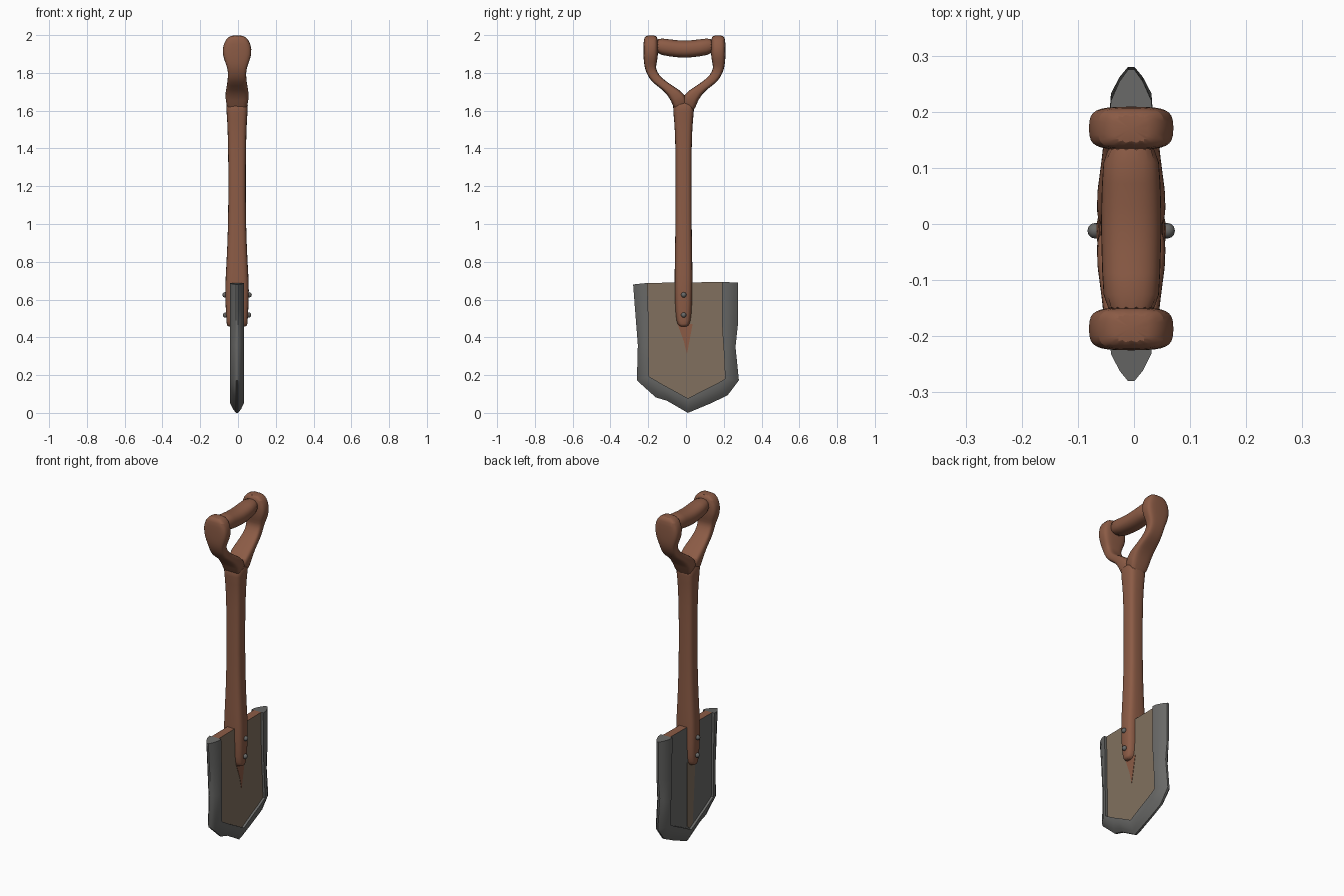
import bpy, bmesh, math
from mathutils import Vector

if "Cube" in bpy.data.objects:
    bpy.data.objects.remove(bpy.data.objects["Cube"], do_unlink=True)

CX, CY = -0.005, -0.008


def material(name, color):
    m = bpy.data.materials.new(name)
    m.use_nodes = True
    m.diffuse_color = (*color, 1)
    bsdf = m.node_tree.nodes["Principled BSDF"]
    bsdf.inputs["Base Color"].default_value = (*color, 1)
    bsdf.inputs["Roughness"].default_value = 0.8
    return m


WOOD = material("warm wood", (0.26, 0.105, 0.06))
STEEL = material("grey steel", (0.14, 0.14, 0.135))
PANEL = material("dusty brown", (0.22, 0.163, 0.112))


def finish(bm, name, mats, angle=40, subdivide=0):
    bmesh.ops.recalc_face_normals(bm, faces=bm.faces)
    mesh = bpy.data.meshes.new(name)
    bm.to_mesh(mesh)
    bm.free()
    for m in mats:
        mesh.materials.append(m)
    obj = bpy.data.objects.new(name, mesh)
    bpy.context.collection.objects.link(obj)
    if subdivide:
        mod = obj.modifiers.new("soften", "SUBSURF")
        mod.levels = mod.render_levels = subdivide
    bpy.ops.object.select_all(action="DESELECT")
    obj.select_set(True)
    bpy.context.view_layer.objects.active = obj
    bpy.ops.object.shade_smooth_by_angle(angle=math.radians(angle))
    return obj


def rounded(power, count=16):
    """Rounded square cross-section in the range -1 to 1."""
    ring = []
    for i in range(count):
        t = math.tau * (i + 0.5) / count
        c, s = math.cos(t), math.sin(t)
        ring.append((math.copysign(abs(c) ** power, c),
                     math.copysign(abs(s) ** power, s)))
    return ring


def loft(name, sections, profile, mat, side=1, **kw):
    """Each section: outer (y, z), inner (y, z), half depth in x."""
    bm = bmesh.new()
    rings = []
    for a, b, depth in sections:
        a, b = Vector(a), Vector(b)
        mid, half = (a + b) / 2, (a - b) / 2
        ring = []
        for u, v in profile:
            p = mid + half * u
            ring.append(bm.verts.new((CX + v * depth, CY + side * p.x, p.y)))
        rings.append(ring)
    n = len(profile)
    for r, s in zip(rings, rings[1:]):
        for i in range(n):
            j = (i + 1) % n
            bm.faces.new((r[i], r[j], s[j], s[i]))
    bm.faces.new(rings[0])
    bm.faces.new(rings[-1])
    return finish(bm, name, [mat], **kw)


# Shaft: height, half width, half depth
shaft = [(0.455, 0.018, 0.053), (0.468, 0.033, 0.055), (0.5, 0.043, 0.058),
         (0.65, 0.049, 0.066), (0.8, 0.047, 0.056), (1.0, 0.043, 0.047),
         (1.3, 0.042, 0.046), (1.5, 0.045, 0.05), (1.6, 0.056, 0.056),
         (1.66, 0.06, 0.064)]
loft("shaft", [((w - 0.005, z), (-w - 0.005, z), d) for z, w, d in shaft],
     rounded(0.6), WOOD, subdivide=1)

# Fork arms with swollen ends
arm = [((0.205, 2.0), (0.15, 2.0), 0.03), ((0.217, 1.98), (0.14, 1.98), 0.062),
       ((0.218, 1.925), (0.14, 1.925), 0.081), ((0.217, 1.87), (0.14, 1.88), 0.072),
       ((0.212, 1.83), (0.152, 1.835), 0.053), ((0.2, 1.795), (0.148, 1.81), 0.048),
       ((0.175, 1.75), (0.122, 1.772), 0.05), ((0.115, 1.712), (0.06, 1.73), 0.057),
       ((0.07, 1.66), (-0.005, 1.69), 0.066), ((0.046, 1.57), (-0.03, 1.62), 0.05)]
for label, side in (("back", 1), ("front", -1)):
    loft(label + "_fork_arm", arm, rounded(0.55), WOOD, side, subdivide=1)

# Grip bar, sagging slightly in the middle
grip = [(-0.16, 1.945, 0.052), (-0.08, 1.932, 0.052), (0, 1.923, 0.056),
        (0.08, 1.932, 0.053), (0.16, 1.945, 0.051)]
loft("grip", [((y, z + 0.046), (y, z - 0.046), d) for y, z, d in grip],
     rounded(0.85), WOOD, subdivide=1)

# Blade outline, outer and inner edges in y and z
outer = [(-0.28, 0.68), (-0.27, 0.55), (-0.255, 0.36), (-0.26, 0.172),
         (-0.16, 0.082), (-0.1, 0.064), (0.01, 0.0), (0.13, 0.05),
         (0.22, 0.093), (0.28, 0.172), (0.262, 0.35), (0.275, 0.47), (0.275, 0.69)]
inner = [(-0.205, 0.688), (-0.2, 0.55), (-0.198, 0.36), (-0.196, 0.193),
         (-0.12, 0.148), (-0.08, 0.127), (0.01, 0.077), (0.1, 0.124),
         (0.16, 0.153), (0.207, 0.18), (0.202, 0.3), (0.192, 0.44), (0.19, 0.693)]
wedge = [(-1, 1), (-0.3, 0.95), (0.5, 0.55), (1, 0.15),
         (1, -0.15), (0.5, -0.55), (-0.3, -0.95), (-1, -1)]
rim = [((a[0] - CY, a[1]), (b[0] - CY, b[1]), 0.038) for a, b in zip(outer, inner)]
loft("blade_rim", rim, wedge, STEEL, angle=45)


def plate(name, outline, x0, x1, mats, rule=None):
    bm = bmesh.new()
    face = bm.faces.new([bm.verts.new((x0, y, z)) for y, z in outline])
    ext = bmesh.ops.extrude_face_region(bm, geom=[face])
    verts = [g for g in ext["geom"] if isinstance(g, bmesh.types.BMVert)]
    bmesh.ops.translate(bm, vec=(x1 - x0, 0, 0), verts=verts)
    bmesh.ops.recalc_face_normals(bm, faces=bm.faces)
    if rule:
        for f in bm.faces:
            f.material_index = rule(f.normal)
    return finish(bm, name, mats, angle=20)


# Blade panel: brown on one face, steel on the other, wooden edge
plate("blade_panel", inner, CX - 0.024, CX + 0.024, [PANEL, STEEL, WOOD],
      lambda n: 0 if n.x > 0.9 else 1 if n.x < -0.9 else 2)

# Painted marks below the shaft
plate("wood_mark", [(-0.045, 0.47), (0.035, 0.47), (0.018, 0.38), (0.005, 0.31),
                    (-0.012, 0.38)], CX + 0.022, CX + 0.026, [WOOD])
plate("brown_stripe", [(-0.045, 0.48), (0.03, 0.48), (0.03, 0.1), (0.01, 0.085),
                       (-0.02, 0.1)], CX - 0.026, CX - 0.022, [PANEL])

# Rivets on both faces
for label, side in (("left", 1), ("right", -1)):
    for place, z, depth in (("upper", 0.625, 0.064), ("lower", 0.518, 0.061)):
        bm = bmesh.new()
        bmesh.ops.create_uvsphere(bm, u_segments=12, v_segments=8, radius=0.014)
        bmesh.ops.translate(bm, vec=(CX + side * depth, CY - 0.004, z), verts=bm.verts)
        finish(bm, f"{label}_{place}_rivet", [STEEL])
